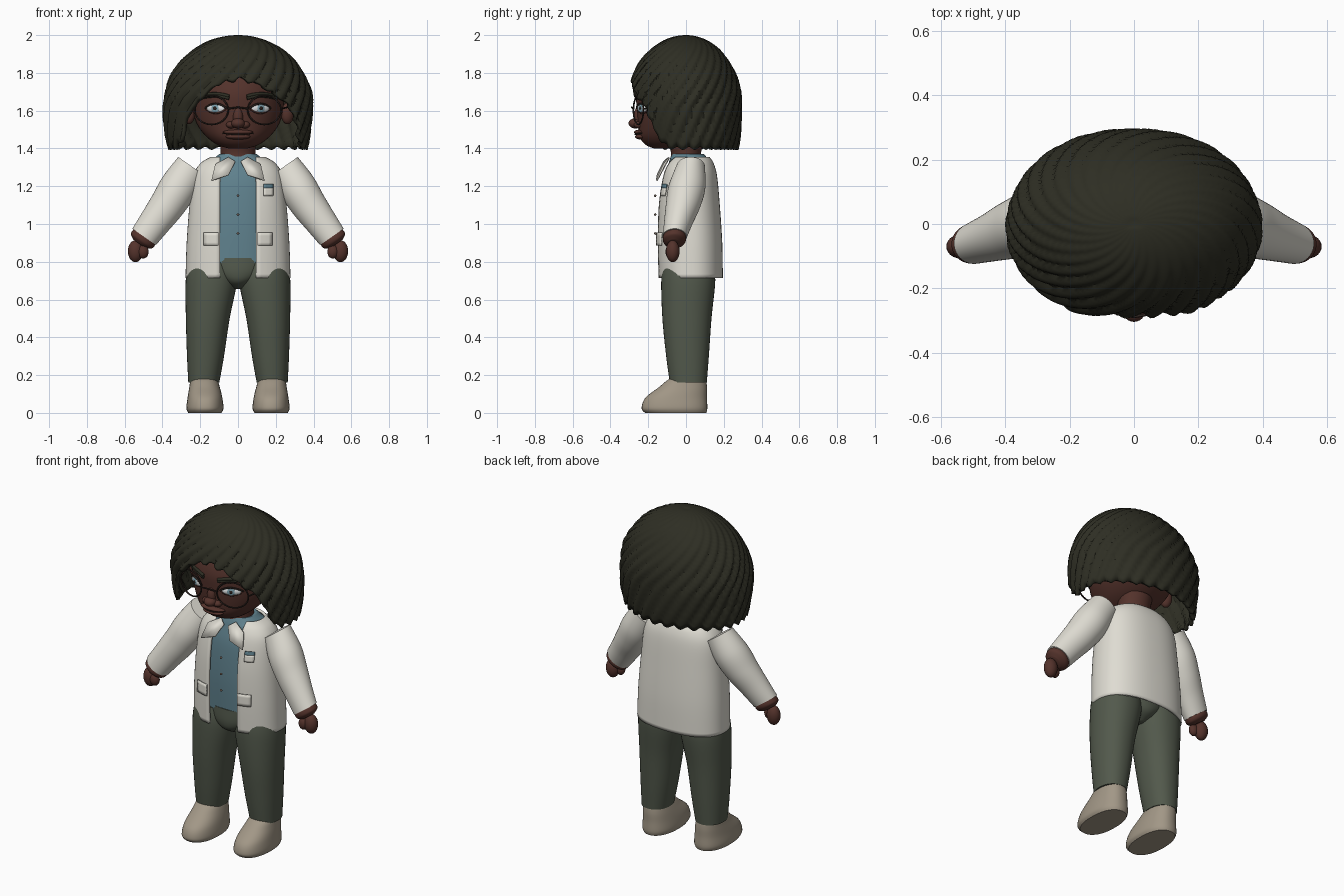
import bpy, bmesh, math
from mathutils import Matrix, Vector

if "Cube" in bpy.data.objects:
    bpy.data.objects.remove(bpy.data.objects["Cube"], do_unlink=True)


def material(name, *rgb):
    m = bpy.data.materials.new(name)
    m.use_nodes = True
    m.diffuse_color = (*rgb, 1)
    m.node_tree.nodes["Principled BSDF"].inputs["Base Color"].default_value = (*rgb, 1)
    return m


HAIR = material("hair dark olive", .027, .027, .017)
SKIN = material("skin brown", .09, .033, .025)
COAT = material("coat cream", .74, .72, .65)
SHIRT = material("shirt blue", .12, .23, .28)
PANTS = material("trousers green", .085, .1, .072)
SHOES = material("shoes beige", .36, .31, .24)
WHITE = material("eye white", .75, .77, .78)
IRIS = material("iris blue", .22, .38, .45)
DARK = material("dark brown", .025, .016, .013)
BUTTON = material("button brown", .2, .15, .12)


def finish(name, bm, mat, thick=0, offset=-1, angle=40):
    bmesh.ops.recalc_face_normals(bm, faces=bm.faces)
    for f in bm.faces:
        f.smooth = True
    for e in bm.edges:
        e.smooth = e.calc_face_angle(0) < math.radians(angle)
    me = bpy.data.meshes.new(name)
    bm.to_mesh(me)
    bm.free()
    me.materials.append(mat)
    ob = bpy.data.objects.new(name, me)
    bpy.context.collection.objects.link(ob)
    if thick:
        mod = ob.modifiers.new("thickness", "SOLIDIFY")
        mod.thickness, mod.offset = thick, offset
    return ob


def resample(secs, k=6):
    """Smooth curve through the sections."""
    out = []
    for i in range(len(secs) - 1):
        a, b, c, d = (secs[min(max(i + j, 0), len(secs) - 1)] for j in (-1, 0, 1, 2))
        for s in range(k):
            t = s / k
            out.append([q + t / 2 * (r - p + t * (2 * p - 5 * q + 4 * r - w + t * (3 * (q - r) + w - p)))
                        for p, q, r, w in zip(a, b, c, d)])
    return out + [list(secs[-1])]


def sgn_pow(v, p):
    return math.copysign(abs(v) ** p, v)


def loft(name, secs, mat, side=1, p=1.0, n=40, tilt=0, gap=0, thick=0):
    """Skin over sections (x, y, z, x radius, y radius); a gap leaves the front open."""
    bm, rows = bmesh.new(), []
    for x, y, z, rx, ry in resample(secs):
        a0 = math.asin(min(1, gap / rx) ** (1 / p)) if gap else 0
        row = []
        for i in range(n + bool(gap)):
            a = a0 + (2 * math.pi - 2 * a0) * i / n
            u, v = rx * sgn_pow(math.sin(a), p), -ry * sgn_pow(math.cos(a), p)
            row.append(bm.verts.new((side * (x + u * math.cos(tilt)), y + v, z + u * math.sin(tilt))))
        rows.append(row)
    for r, s in zip(rows, rows[1:]):
        for i in range(n):
            j = (i + 1) % len(r)
            bm.faces.new((r[i], r[j], s[j], s[i]))
    if not gap:
        bm.faces.new(rows[0])
        bm.faces.new(rows[-1])
    return finish(name, bm, mat, thick)


def surf_y(secs, x, z, p=1.0):
    """Front depth of a lofted part at x, z."""
    rings = sorted(resample(secs), key=lambda r: r[2])
    for a, b in zip(rings, rings[1:]):
        if a[2] <= z <= b[2]:
            t = (z - a[2]) / (b[2] - a[2])
            y, rx, ry = (a[k] + t * (b[k] - a[k]) for k in (1, 3, 4))
            return y - ry * max(0, 1 - (abs(x) / rx) ** (2 / p)) ** (p / 2)


def ball(name, loc, radii, mat, yaw=0):
    bm = bmesh.new()
    mtx = Matrix.Translation(loc) @ Matrix.Rotation(yaw, 4, "Z") @ Matrix.Diagonal((*radii, 1))
    bmesh.ops.create_uvsphere(bm, u_segments=24, v_segments=14, radius=1, matrix=mtx)
    return finish(name, bm, mat, angle=80)


def wire(name, pts, radius, mat, closed=False):
    cu = bpy.data.curves.new(name, "CURVE")
    cu.dimensions, cu.bevel_depth, cu.bevel_resolution = "3D", radius, 2
    cu.use_fill_caps = True
    sp = cu.splines.new("POLY")
    sp.points.add(len(pts) - 1)
    for q, co in zip(sp.points, pts):
        q.co = (*co, 1)
    sp.use_cyclic_u = closed
    cu.materials.append(mat)
    ob = bpy.data.objects.new(name, cu)
    bpy.context.collection.objects.link(ob)


def plate(name, secs, p, x0, x1, z0, z1, mat, lift):
    """Thin patch that follows the front of a lofted part."""
    bm = bmesh.new()
    k = 5
    g = []
    for i in range(k):
        for j in range(k):
            x, z = x0 + (x1 - x0) * i / (k - 1), z0 + (z1 - z0) * j / (k - 1)
            g.append(bm.verts.new((x, surf_y(secs, x, z, p) - lift, z)))
    for i in range(k - 1):
        for j in range(k - 1):
            c = i * k + j
            bm.faces.new((g[c], g[c + k], g[c + k + 1], g[c + 1]))
    finish(name, bm, mat, .008, 0)


# Torso clothing
BOX = .85
coat = [(0, .022, .715, .278, .173), (0, .018, .9, .272, .174), (0, .014, 1.1, .257, .165),
        (0, .018, 1.25, .238, .147), (0, .022, 1.32, .2, .125), (0, .025, 1.355, .145, .1)]
loft("coat_body", coat, COAT, p=BOX, n=60, gap=.097, thick=.014)
loft("shirt", [(0, .015, .79, .2, .135), (0, .015, 1.0, .2, .142), (0, .015, 1.2, .2, .132),
               (0, .018, 1.31, .18, .112), (0, .015, 1.345, .13, .1), (0, .01, 1.37, .1, .085)], SHIRT, p=BOX)
loft("hips", [(0, .01, .655, .03, .06), (0, .01, .69, .09, .12), (0, .01, .74, .16, .138),
              (0, .01, .82, .2, .135)], PANTS)
for z in (.95, 1.05, 1.15):
    ball("shirt_button", (0, -.163, z), (.007, .006, .007), BUTTON)
for s in (-1, 1):
    bm = bmesh.new()
    flap = [(.12, -.115, 1.315), (.14, -.155, 1.23), (.05, -.15, 1.26), (.015, -.115, 1.33), (.05, -.09, 1.352)]
    bm.faces.new([bm.verts.new((s * x, y, z)) for x, y, z in flap])
    finish("collar_flap", bm, COAT, .01, 0)
    plate("side_pocket", coat, BOX, s * .103, s * .18, .885, .955, COAT, .006)
plate("chest_pocket", coat, BOX, .135, .186, 1.15, 1.19, COAT, .005)
plate("chest_pocket_trim", coat, BOX, .135, .186, 1.19, 1.21, SHIRT, .005)

# Head and neck
head = [(0, -.12, 1.40, .05, .05), (0, -.11, 1.42, .11, .105), (0, -.08, 1.46, .165, .165),
        (0, -.045, 1.52, .213, .208), (0, -.02, 1.6, .24, .24), (0, -.01, 1.7, .243, .252),
        (0, 0, 1.8, .215, .225), (0, 0, 1.88, .14, .15), (0, 0, 1.91, .02, .02)]
loft("head", head, SKIN)
loft("neck", [(0, 0, 1.32, .1, .088), (0, 0, 1.38, .092, .08), (0, 0, 1.46, .1, .1)], SKIN)
ball("nose_bridge", (0, -.255, 1.565), (.026, .024, .05), SKIN)
ball("nose_tip", (0, -.268, 1.533), (.036, .036, .027), SKIN)
ball("upper_lip", (0, -.242, 1.486), (.08, .034, .014), SKIN)
ball("lower_lip", (0, -.236, 1.462), (.066, .034, .015), SKIN)
wire("mouth_line", [(x / 100, -.269 + (x / 100) ** 2 * 5.5, 1.474 + (x / 100) ** 2) for x in range(-8, 9, 2)],
     .003, DARK)


def on_face(x, z, lift):
    return (x, surf_y(head, x, z) - lift, z)


for s in (-1, 1):
    ball("nostril", (s * .037, -.25, 1.525), (.026, .026, .019), SKIN)
    ball("ear", (s * .262, -.04, 1.585), (.036, .03, .057), SKIN, s * .5)
    # Eye, built along its outward direction
    yaw = s * math.radians(28)
    out = Vector((math.sin(yaw), -math.cos(yaw), 0))
    c = Vector(on_face(s * .118, 1.612, 0))
    ball("eye_white", c, (.054, .014, .023), WHITE, yaw)
    front = c - Vector((s * .002, 0, 0))
    ball("iris", front + out * .012, (.023, .004, .021), IRIS, yaw)
    ball("pupil", front + out * .0145, (.01, .004, .01), DARK, yaw)
    arc = [-1 + i / 5 for i in range(11)]
    wire("upper_lash", [on_face(s * (.118 + .056 * t), 1.613 + .024 * (1 - t * t), .009) for t in arc], .005, DARK)
    wire("lower_lid", [on_face(s * (.118 + .054 * t), 1.611 - .024 * (1 - t * t), .004) for t in arc], .005, SKIN)
    for dz in (-.007, .004):
        wire("eyebrow", [on_face(s * (.125 + .078 * t), 1.672 + dz + .013 * (1 - t * t), .003) for t in arc],
             .009, HAIR)
    # Glasses
    ring = []
    for i in range(36):
        a = i * math.pi / 18
        u = .088 * math.cos(a)
        ring.append((s * (.14 + u), -.252 + .3 * u, 1.603 + .076 * math.sin(a)))
    wire("glasses_rim", ring, .0045, DARK, True)
    wire("glasses_temple", [(s * .228, -.226, 1.61), (s * .25, -.15, 1.615), (s * .268, -.03, 1.62)], .0045, DARK)
wire("glasses_bridge", [(-.053, -.279, 1.61), (0, -.288, 1.618), (.053, -.279, 1.61)], .0045, DARK)

# Hair: swirled, ridged dome with an arched opening over the face
HEM = [(0, 1.775), (20, 1.735), (46, 1.62), (55, 1.52), (64, 1.43), (74, 1.40), (181, 1.40)]


def hem_height(a):
    d = math.degrees(a)
    d = d if d <= 180 else (360 - d) * 1.12
    for (a0, z0), (a1, z1) in zip(HEM, HEM[1:]):
        if d <= a1:
            return z0 + (z1 - z0) * (d - a0) / (a1 - a0)
    return HEM[-1][1]


bm, rows = bmesh.new(), []
COLS, RINGS = 224, 36
for j in range(1, RINGS + 1):
    row = []
    for i in range(COLS):
        a = 2 * math.pi * i / COLS
        h = hem_height(a) - 1.62 + .008 * math.sin(a * 28)
        phi = math.acos(h / (.38 if h > 0 else .6)) * j / RINGS
        c = math.cos(phi)
        ridge = abs(math.sin(14 * (a + .9 * phi)))
        r = math.sin(phi) * (.95 + .05 * ridge + .008 * math.sin(9 * phi + 5 * a))
        row.append(bm.verts.new((.4 * r * math.sin(a), -(.318 if math.cos(a) > 0 else .3) * r * math.cos(a),
                                 1.62 + c * (.38 if c > 0 else .6))))
    rows.append(row)
top = bm.verts.new((0, 0, 1.995))
for i in range(COLS):
    k = (i + 1) % COLS
    bm.faces.new((top, rows[0][i], rows[0][k]))
    for r, s in zip(rows, rows[1:]):
        bm.faces.new((r[i], s[i], s[k], r[k]))
finish("hair", bm, HAIR, .022, angle=35)

# Limbs
TILT = math.radians(35)
for s, word in ((-1, "right"), (1, "left")):
    loft(word + "_sleeve", [(.245, .025, 1.305, .087, .075), (.315, .005, 1.195, .1, .098),
                            (.375, -.015, 1.1, .094, .092), (.44, -.04, 1.01, .084, .076),
                            (.497, -.06, .932, .076, .064)], COAT, s, tilt=TILT)
    loft(word + "_cuff", [(.49, -.06, .94, .068, .058), (.502, -.061, .922, .071, .062),
                          (.513, -.063, .908, .066, .056), (.522, -.066, .895, .04, .035)], SKIN, s, tilt=TILT)
    ball(word + "_hand", (s * .543, -.07, .856), (.04, .036, .058), SKIN)
    ball(word + "_thumb", (s * .502, -.085, .853), (.029, .024, .036), SKIN)
    loft(word + "_trouser_leg", [(.14, .012, .8, .12, .13), (.141, .012, .7, .136, .143),
                                 (.16, .005, .5, .116, .13), (.172, .008, .3, .098, .113),
                                 (.181, .012, .16, .082, .098)], PANTS, s, p=.92)
    loft(word + "_shoe", [(.175, -.055, 0, .088, .162), (.175, -.061, .025, .098, .174),
                          (.175, -.052, .08, .092, .163), (.177, -.017, .135, .081, .128),
                          (.18, .004, .175, .07, .1), (.18, .01, .19, .05, .07)], SHOES, s, p=.88)
